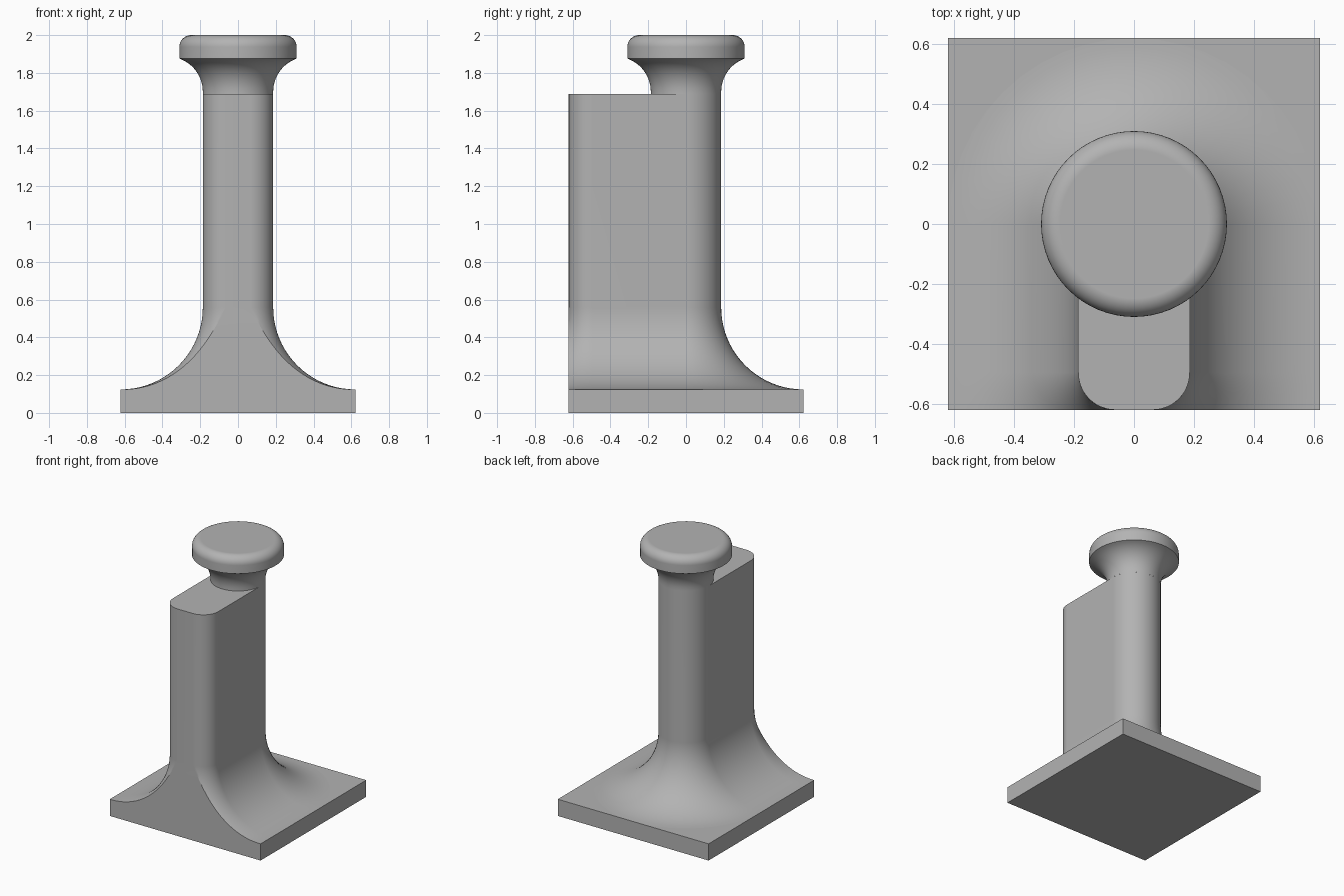
import bpy, bmesh, math
from math import sin, cos, pi, sqrt

cube = bpy.data.objects.get("Cube")
if cube:
    bpy.data.objects.remove(cube, do_unlink=True)

U = 0.1242                 # base module
HALF = 5 * U               # half width of the plate
POST = 1.5 * U             # post radius and half thickness of the wall
FILLET = 3.5 * U           # big fillet at the foot
CORNER = U                 # rounded front corners of the wall
CAP_Z = 2 - U
WALL_Z = CAP_Z - 1.5 * U

grey = bpy.data.materials.new("plain grey")
grey.use_nodes = True
COLOUR = (0.45, 0.45, 0.45, 1)
grey.diffuse_color = COLOUR
grey.node_tree.nodes["Principled BSDF"].inputs["Base Color"].default_value = COLOUR


def finish(name, bm):
    bmesh.ops.recalc_face_normals(bm, faces=bm.faces)
    mesh = bpy.data.meshes.new(name)
    bm.to_mesh(mesh)
    bm.free()
    mesh.materials.append(grey)
    obj = bpy.data.objects.new(name, mesh)
    bpy.context.collection.objects.link(obj)
    bpy.ops.object.select_all(action="DESELECT")
    obj.select_set(True)
    bpy.context.view_layer.objects.active = obj
    bpy.ops.object.shade_smooth_by_angle(angle=math.radians(25))
    mod = obj.modifiers.new("even shading", "WEIGHTED_NORMAL")
    mod.keep_sharp = True
    return obj


def loft(name, rings):
    """Skin closed rings of equal length and close the last one."""
    bm = bmesh.new()
    loops = [[bm.verts.new(p) for p in ring] for ring in rings]
    for a, b in zip(loops, loops[1:]):
        for i in range(len(a)):
            j = (i + 1) % len(a)
            bm.faces.new((a[i], a[j], b[j], b[i]))
    bm.faces.new(loops[-1])
    return finish(name, bm)


def wall_ring(d, z, arc=12, back=24):
    """Wall outline grown by d and cut off at the front edge of the plate."""
    cx, cy, r = POST - CORNER, CORNER - HALF, CORNER + d
    limit = math.asin(CORNER / r)
    side = [(cx + r * cos(limit * (1 - i / arc)), cy - r * sin(limit * (1 - i / arc)), z)
            for i in range(arc + 1)]
    half = [((POST + d) * cos(pi * i / back), (POST + d) * sin(pi * i / back), z)
            for i in range(back + 1)]
    return side + half + [(-x, y, z) for x, y, z in reversed(side)]


def turned_ring(r, z, n=64):
    return [(r * cos(2 * pi * i / n), r * sin(2 * pi * i / n), z) for i in range(n)]


# Square plate
bm = bmesh.new()
bmesh.ops.create_cube(bm, size=1)
bmesh.ops.scale(bm, vec=(2 * HALF, 2 * HALF, U), verts=bm.verts)
bmesh.ops.translate(bm, vec=(0, 0, U / 2), verts=bm.verts)
finish("base_plate", bm)

# Wall and round post with the flared foot
steps = 20
foot = [(FILLET * (1 - sin(pi / 2 * i / steps)), U + FILLET * (1 - cos(pi / 2 * i / steps)))
        for i in range(steps + 1)]
loft("wall_and_foot", [wall_ring(d, z) for d, z in foot] + [wall_ring(0, WALL_Z)])

# Neck: concave flare from the post out to the cap
top = 2.5 * U
neck_start = CAP_Z - sqrt(2) * U
sweep = math.acos(1 / 3)
neck = [(POST, WALL_Z)]
for i in range(13):
    a = sweep * i / 12
    neck.append((POST + 1.5 * U * (1 - cos(a)), neck_start + 1.5 * U * sin(a)))

# Cap: straight rim with a rounded upper edge
edge = U / 2
cap = [(top - edge + edge * cos(pi / 2 * i / 8), 2 - edge + edge * sin(pi / 2 * i / 8))
       for i in range(9)]
loft("neck_and_cap", [turned_ring(r, z) for r, z in neck + cap])
